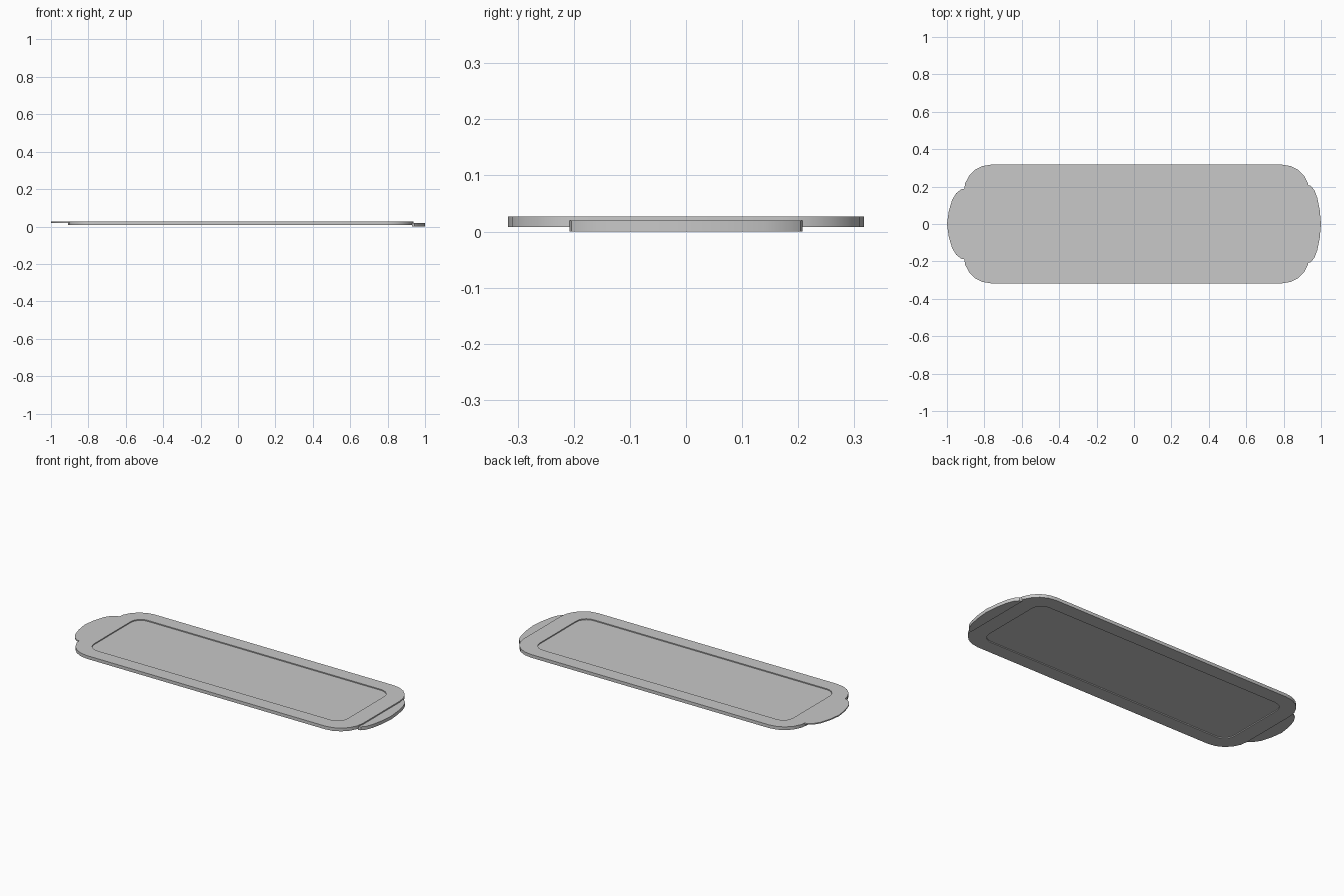
import bpy, bmesh, math

cube = bpy.data.objects.get("Cube")
if cube:
    bpy.data.objects.remove(cube, do_unlink=True)

gray = bpy.data.materials.new("plain gray")
gray.use_nodes = True
color = (0.58, 0.58, 0.58, 1)
gray.diffuse_color = color
gray.node_tree.nodes["Principled BSDF"].inputs["Base Color"].default_value = color


def rounded_rect(x0, x1, y, r, steps=5):
    """Counter-clockwise outline of a rectangle with rounded corners."""
    pts = []
    centres = [(x1 - r, y - r), (x0 + r, y - r), (x0 + r, r - y), (x1 - r, r - y)]
    for quarter, (cx, cy) in enumerate(centres):
        for i in range(steps + 1):
            a = math.pi / 2 * (quarter + i / steps)
            pts.append((cx + r * math.cos(a), cy + r * math.sin(a)))
    return pts


def skin(name, loops):
    """Join a stack of equal outlines, each (points, z), and cap both ends."""
    bm = bmesh.new()
    rings = [[bm.verts.new((x, y, z)) for x, y in pts] for pts, z in loops]
    for a, b in zip(rings, rings[1:]):
        for i in range(len(a)):
            j = (i + 1) % len(a)
            bm.faces.new((a[i], a[j], b[j], b[i]))
    bm.faces.new(rings[0][::-1])
    bm.faces.new(rings[-1])
    bmesh.ops.recalc_face_normals(bm, faces=bm.faces)
    mesh = bpy.data.meshes.new(name)
    bm.to_mesh(mesh)
    bm.free()
    mesh.materials.append(gray)
    obj = bpy.data.objects.new(name, mesh)
    bpy.context.collection.objects.link(obj)
    bpy.ops.object.select_all(action="DESELECT")
    obj.select_set(True)
    bpy.context.view_layer.objects.active = obj
    bpy.ops.object.shade_smooth_by_angle(angle=math.radians(30))


def handle(name, half, z0, z1):
    """Bowed tab, given one half of its outline from the seam to the tip."""
    pts = half + [(x, -y) for x, y in half[-2::-1]]
    skin(name, [(pts, z0), (pts, z1)])


# Tray body: raised rim around a thin panel, sunk on both faces
rim = rounded_rect(-0.91, 0.937, 0.317, 0.145)
panel = rounded_rect(-0.82, 0.835, 0.235, 0.065)
skin("tray_body", [(panel, 0.014), (panel, 0.008), (rim, 0.008),
                   (rim, 0.027), (panel, 0.027), (panel, 0.021)])

# Upper handle, flush with the top of the rim
handle("right_handle", [(-0.9, 0.19), (-0.925, 0.185), (-0.95, 0.165), (-0.972, 0.13),
                        (-0.99, 0.07), (-1, 0)], 0.02, 0.027)

# Lower handle, stepped down below the rim
handle("left_handle", [(0.93, 0.208), (0.945, 0.204), (0.965, 0.18), (0.98, 0.14),
                       (0.993, 0.075), (1, 0)], 0, 0.02)
